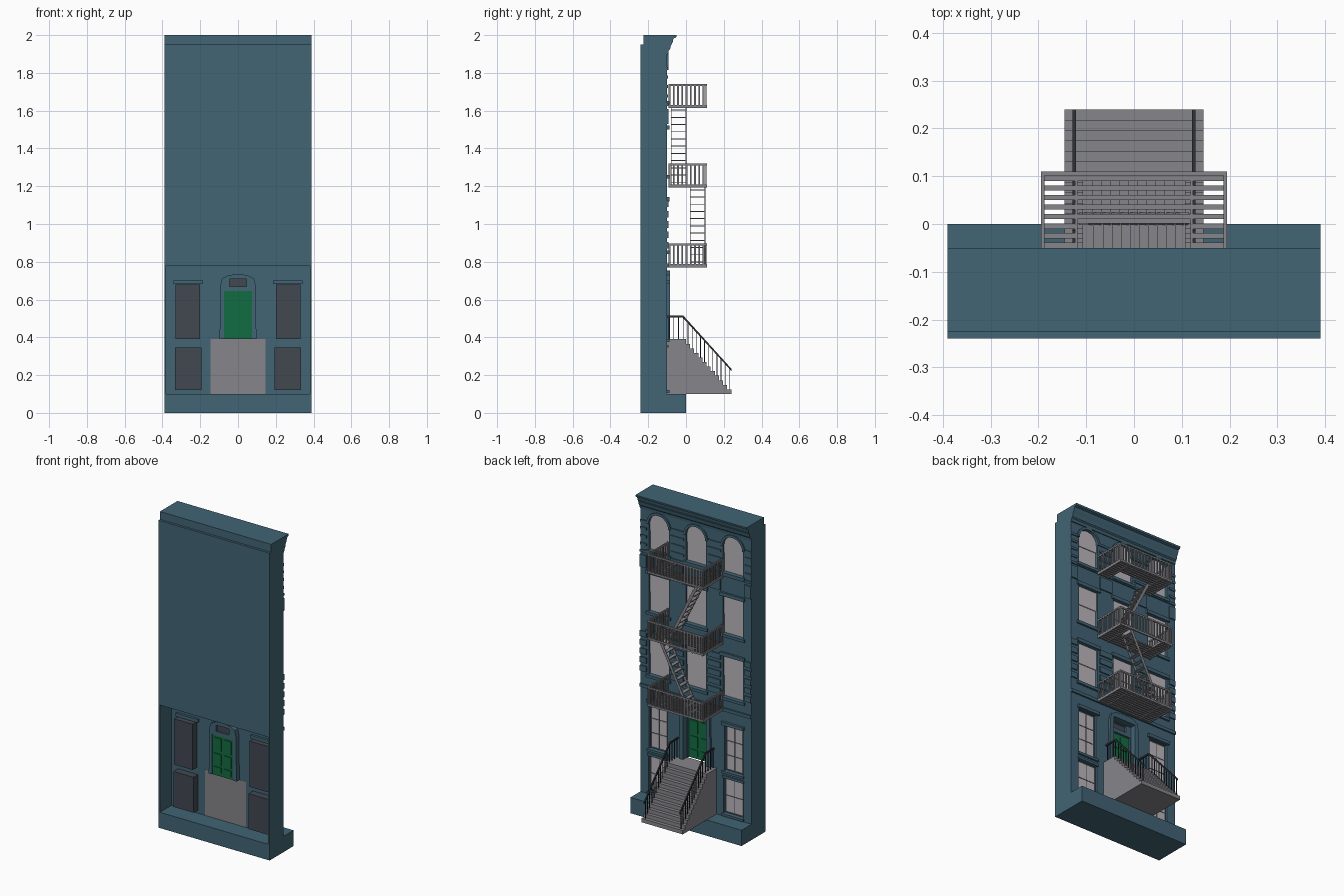
import bpy, bmesh, math

if "Cube" in bpy.data.objects:
    bpy.data.objects.remove(bpy.data.objects["Cube"])


def material(name, rgb):
    m = bpy.data.materials.new(name)
    m.diffuse_color = (*rgb, 1)
    m.use_nodes = True
    m.node_tree.nodes["Principled BSDF"].inputs["Base Color"].default_value = m.diffuse_color
    return m


WALL = material("blue_wall", (0.054, 0.128, 0.178))
STONE = material("grey_stone", (0.24, 0.235, 0.255))
GLASS = material("pale_glass", (0.50, 0.47, 0.50))
GREEN = material("green_door", (0.006, 0.15, 0.055))
SLATE = material("dark_frame", (0.055, 0.066, 0.083))
IRON = material("black_iron", (0.025, 0.03, 0.035))


def prism(pts, axis, a, b):
    """Profile extruded along an axis: x takes (y,z), y takes (x,z)."""
    return ("x" if axis == "x" else "y", pts, a, b)


def box(x0, x1, y0, y1, z0, z1):
    return prism([(x0, z0), (x1, z0), (x1, z1), (x0, z1)], "y", y0, y1)


def part(name, mat, solids):
    bm = bmesh.new()
    for axis, pts, a, b in solids:
        rings = []
        for t in (a, b):
            rings.append([bm.verts.new((t, u, v) if axis == "x" else (u, t, v)) for u, v in pts])
        n = len(pts)
        bm.faces.new(rings[0])
        bm.faces.new(rings[1][::-1])
        for i in range(n):
            j = (i + 1) % n
            bm.faces.new((rings[0][i], rings[1][i], rings[1][j], rings[0][j]))
    bmesh.ops.recalc_face_normals(bm, faces=bm.faces)
    me = bpy.data.meshes.new(name)
    bm.to_mesh(me)
    bm.free()
    me.materials.append(mat)
    ob = bpy.data.objects.new(name, me)
    bpy.context.collection.objects.link(ob)
    return ob


def cut(ob, solids):
    tool = part("cutter", WALL, solids)
    tool.hide_render = True
    mod = ob.modifiers.new("openings", "BOOLEAN")
    mod.operation, mod.object, mod.solver = "DIFFERENCE", tool, "EXACT"
    bpy.context.view_layer.objects.active = ob
    bpy.ops.object.modifier_apply(modifier=mod.name)
    bpy.data.objects.remove(tool)


def arc(cx, cz, r, n=14):
    return [(cx + r * math.cos(math.pi * i / n), cz + r * math.sin(math.pi * i / n)) for i in range(n + 1)]


W = 0.39          # half width
F = -0.10         # facade plane
COLS = (-0.26, 0, 0.26)
SPRING = 1.815    # start of the top floor arches


def window(x, z0, z1, y0, y1, w=0.07, arched=False):
    if arched:
        return prism([(x - w, z0), (x + w, z0)] + arc(x, SPRING, w), "y", y0, y1)
    return box(x - w, x + w, y0, y1, z0, z1)


FLOORS = ((0.86, 1.12, False), (1.26, 1.50, False), (1.65, 1.885, True))

# Plinth, hollow ground storey and solid upper storeys
part("plinth", WALL, [box(-W, W, -0.24, 0, 0, 0.10)])
part("side_walls", WALL, [box(s * W - 0.005 - s * 0.005, s * W + 0.005 - s * 0.005, -0.24, F, 0.10, 0.78) for s in (-1, 1)])
upper = part("upper_wall", WALL, [box(-W, W, -0.24, F, 0.78, 1.95)])
cut(upper, [window(x, a, b, F - 0.022, 0, arched=r) for x in COLS for a, b, r in FLOORS])
lower = part("lower_wall", WALL, [box(-W, W, -0.125, F, 0.10, 0.78)])
cut(lower, [box(s * 0.265 - 0.065, s * 0.265 + 0.065, -0.2, 0, 0.39, 0.68) for s in (-1, 1)]
    + [box(s * 0.263 - 0.07, s * 0.263 + 0.07, -0.2, 0, 0.12, 0.345) for s in (-1, 1)]
    + [box(-0.08, 0.08, -0.2, 0, 0.385, 0.715)])

# Cornice with a stepped front
part("cornice", WALL, [prism([(-0.225, 1.95), (-0.225, 2.0), (-0.05, 2.0), (-0.052, 1.988), (-0.066, 1.982),
                              (-0.07, 1.965), (-0.08, 1.945), (-0.084, 1.925), (-0.092, 1.918),
                              (-0.094, 1.90), (-0.11, 1.90), (-0.11, 1.95)], "x", -W, W)])

# Upper windows: lower sash set behind the upper sash
panes = []
for x in COLS:
    for a, b, r in FLOORS:
        m = (a + b) / 2
        panes.append(box(x - 0.07, x + 0.07, -0.122, -0.116, a, m + 0.004))
        if r:
            panes.append(prism([(x - 0.07, m), (x + 0.07, m)] + arc(x, SPRING, 0.07), "y", -0.122, -0.111))
        else:
            panes.append(box(x - 0.07, x + 0.07, -0.122, -0.111, m, b))
part("upper_window_panes", GLASS, panes)

# Sills, lintels, arch hoods, bands and quoins
trim = [box(-W, W, F - 0.01, -0.09, 0.77, 0.79), box(-W, W, F - 0.01, -0.093, 1.625, 1.64)]
for x in COLS:
    trim += [box(x - 0.085, x + 0.085, F - 0.01, -0.088, a - 0.018, a) for a, b, r in FLOORS]
    trim += [box(x - 0.085, x + 0.085, F - 0.01, -0.088, b, b + 0.022) for a, b, r in FLOORS if not r]
    trim.append(prism(arc(x, SPRING, 0.085) + arc(x, SPRING, 0.07)[::-1], "y", F - 0.005, -0.092))
PIERS = ((-W, -0.345), (-0.175, -0.085), (0.085, 0.175), (0.345, W))
for a, b in PIERS:
    trim += [box(a, b, F - 0.01, -0.092, 0.87 + 0.055 * i, 0.905 + 0.055 * i) for i in range(5)]
    trim.append(box(a, b, F - 0.01, -0.092, 1.53, 1.61))
    trim += [box(a, b, F - 0.01, -0.094, z, z + 0.015) for z in (1.67, 1.72, 1.77, 1.815)]
part("facade_trim", WALL, trim)
part("ground_lintels_and_sills", WALL,
     [box(s * 0.2625 - 0.078, s * 0.2625 + 0.078, -0.14, -0.085, 0.682, 0.702) for s in (-1, 1)]
     + [box(s * 0.2625 - 0.075, s * 0.2625 + 0.075, F - 0.01, -0.088, z - 0.015, z) for s in (-1, 1) for z in (0.39, 0.12)]
     + [box(s * 0.2625 - 0.075, s * 0.2625 + 0.075, F - 0.01, -0.092, 0.345, 0.36) for s in (-1, 1)])

# Ground windows: dark boxes with pale panes
boxes, lights = [], []
for s in (-1, 1):
    for cx, w, a, b, rows in ((s * 0.265, 0.065, 0.39, 0.68, 3), (s * 0.263, 0.07, 0.12, 0.345, 2)):
        boxes.append(box(cx - w, cx + w, -0.17, -0.115, a, b))
        pw, ph = (2 * w - 0.016) / 2, (b - a - 0.016) / rows
        for i in range(2):
            for j in range(rows):
                px, pz = cx - w + 0.008 + i * pw, a + 0.008 + j * ph
                lights.append(box(px + 0.003, px + pw - 0.003, -0.117, -0.113, pz + 0.003, pz + ph - 0.003))
part("ground_window_boxes", SLATE, boxes)
part("ground_window_panes", GLASS, lights)

# Door surround, door and transom
outline = [(-0.097, 0.39), (0.097, 0.39), (0.095, 0.67), (0.085, 0.71), (0.06, 0.725), (0.03, 0.732),
           (-0.03, 0.732), (-0.06, 0.725), (-0.085, 0.71), (-0.095, 0.67)]
for name, y0, y1, grow in (("door_frame", -0.155, -0.124, 1), ("door_hood", F - 0.005, -0.085, 1.12)):
    ob = part(name, WALL, [prism([(x * grow, 0.39 + (z - 0.39) * (1 + (grow - 1) / 2)) for x, z in outline], "y", y0, y1)])
    cut(ob, [box(-0.075, 0.075, -0.3, 0.1, 0.3, 0.645), box(-0.045, 0.045, -0.3, 0.1, 0.67, 0.71)]
        if grow == 1 else [box(-0.08, 0.08, -0.3, 0.1, 0.3, 0.715)])
part("door", GREEN, [box(-0.075, 0.075, -0.15, -0.138, 0.39, 0.645)]
     + [box(s * 0.036 - 0.025, s * 0.036 + 0.025, -0.155, -0.133, a, b)
        for s in (-1, 1) for a, b in ((0.41, 0.445), (0.46, 0.53), (0.55, 0.63))])
part("transom_glass", SLATE, [box(-0.045, 0.045, -0.143, -0.137, 0.67, 0.71)])

# Stoop: twelve steps up to the landing
N, RUN, RISE = 12, 0.24 / 11, 0.29 / 12
steps = [(-0.126, 0.10), (0.24, 0.10)]
for k in range(N):
    y, z = 0.24 - k * RUN, 0.10 + (k + 1) * RISE
    steps += [(y, z), (y - RUN if k < N - 1 else -0.126, z)]
part("stoop", STONE, [prism(steps, "x", -0.145, 0.145)])

# Stoop railings
rails = []
for s in (-1, 1):
    x = s * 0.125
    rails.append(prism([(F, 0.505), (-0.018, 0.505), (0.24, 0.222), (0.24, 0.234), (-0.014, 0.515), (F, 0.515)],
                       "x", x - 0.004, x + 0.004))
    for k in range(N - 1):
        y = 0.24 - (k + 0.5) * RUN
        rails.append(box(x - 0.002, x + 0.002, y - 0.002, y + 0.002, 0.10 + (k + 1) * RISE, 0.507 - (y + 0.015) * 1.1))
    rails += [box(x - 0.002, x + 0.002, y - 0.002, y + 0.002, 0.39, 0.51) for y in (-0.09, -0.065, -0.04, -0.015)]
part("stoop_railings", IRON, rails)

# Fire escape platforms, with a stair hatch through the upper two
PX, Y0, Y1 = 0.195, -0.092, 0.11
for name, z, hatch in (("lower", 0.775, None), ("middle", 1.197, (0.02, 0.105)), ("top", 1.618, (-0.085, 0.008))):
    g = []
    for i in range(10):
        y = Y0 + 0.002 + i * 0.02
        if hatch and hatch[0] <= y + 0.006 <= hatch[1]:
            g += [box(-PX, -0.118, y, y + 0.011, z, z + 0.008), box(0.118, PX, y, y + 0.011, z, z + 0.008)]
        else:
            g.append(box(-PX, PX, y, y + 0.011, z, z + 0.008))
    for x in (-PX, -0.124, 0.118, PX - 0.006):
        g.append(box(x, x + 0.006, Y0, Y1, z - 0.004, z + 0.01))
    for a, b in ((0, 0.012), (0.112, 0.122)):
        g.append(box(-PX, PX, Y1 - 0.008, Y1, z + a, z + b))
        g += [box(x, x + 0.008, Y0, Y1 - 0.008, z + a, z + b) for x in (-PX, PX - 0.008)]
    for i in range(19):
        x = -PX + i * (2 * PX - 0.008) / 18
        g.append(box(x, x + 0.008, Y1 - 0.007, Y1 - 0.001, z + 0.01, z + 0.114))
    for i in range(9):
        y = Y0 + i * 0.0225
        g += [box(x, x + 0.006, y, y + 0.009, z + 0.01, z + 0.114) for x in (-PX + 0.001, PX - 0.007)]
    part("fire_escape_" + name + "_platform", STONE, g)

# Fire escape stairs, climbing in opposite directions
for name, z, d, y0, y1 in (("lower", 0.78, 1, 0.02, 0.102), ("upper", 1.202, -1, -0.08, 0.002)):
    g = [prism([(-0.115 * d, z), (-0.095 * d, z), (0.115 * d, z + 0.42), (0.095 * d, z + 0.42)], "y", y, y + 0.004)
         for y in (y0, y1 - 0.004)]
    for i in range(11):
        x = d * (-0.105 + 0.21 * (i + 0.5) / 11)
        zz = z + 0.42 * (i + 0.5) / 11
        g.append(box(x - 0.012, x + 0.012, y0, y1, zz - 0.0025, zz + 0.0025))
    part("fire_escape_" + name + "_stair", STONE, g)
